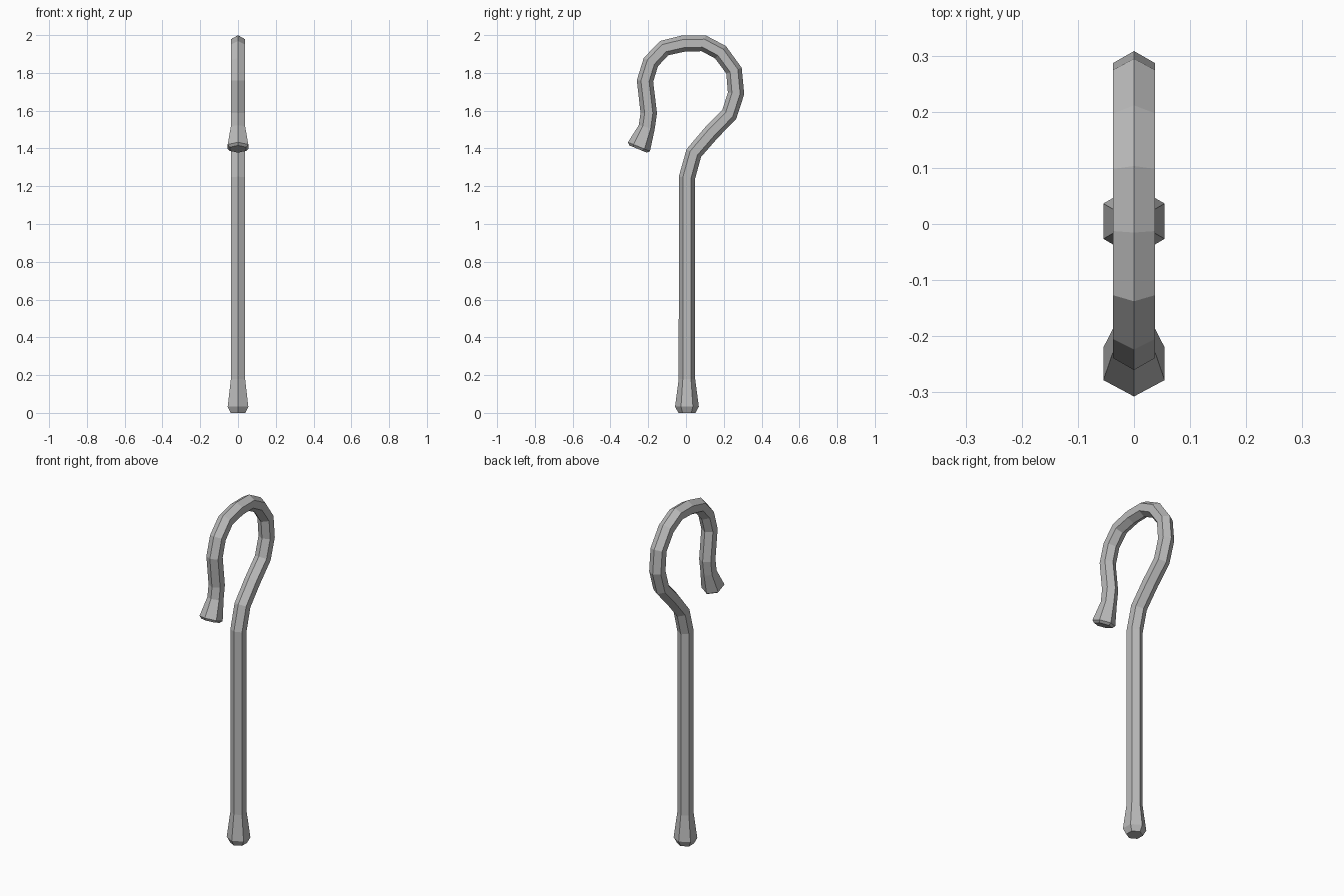
import bpy, bmesh
from math import cos, sin, pi
from mathutils import Vector

cube = bpy.data.objects.get("Cube")
if cube:
    bpy.data.objects.remove(cube, do_unlink=True)

SIDES = 6
ROD = 0.0435      # corner radius of the hexagonal rod
FLARE = 0.063     # corner radius of the flared ends

# Centre line as (y, z, radius), from the foot up and around the hook
PATH = [
    (0.005, 0.0, 0.045), (0.005, 0.033, FLARE), (0.005, 0.18, ROD),
    (0.005, 1.245, ROD), (0.041, 1.375, ROD), (0.133, 1.482, ROD),
    (0.229, 1.580, ROD), (0.265, 1.692, ROD), (0.254, 1.812, ROD),
    (0.183, 1.909, ROD), (0.093, 1.957, ROD), (-0.010, 1.956, ROD),
    (-0.116, 1.931, ROD), (-0.186, 1.857, ROD), (-0.217, 1.757, ROD),
    (-0.197, 1.587, ROD), (-0.208, 1.512, ROD),
    (-0.249, 1.409, FLARE), (-0.254, 1.397, 0.050),
]


def loft(name, path, material):
    """Sweep a polygon along a path in the YZ plane, turning it at each bend."""
    bm = bmesh.new()
    points = [Vector((0, y, z)) for y, z, r in path]
    across = Vector((1, 0, 0))
    rings = []
    for i, (centre, (y, z, radius)) in enumerate(zip(points, path)):
        before = (centre - points[max(i - 1, 0)]).normalized()
        after = (points[min(i + 1, len(points) - 1)] - centre).normalized()
        outward = (before + after).normalized().cross(across)
        rings.append([
            bm.verts.new(centre + radius * (cos(a) * outward + sin(a) * across))
            for a in (2 * pi * k / SIDES for k in range(SIDES))])
    for low, high in zip(rings, rings[1:]):
        for k in range(SIDES):
            n = (k + 1) % SIDES
            bm.faces.new((low[k], low[n], high[n], high[k]))
    bm.faces.new(rings[0])
    bm.faces.new(rings[-1])
    bmesh.ops.recalc_face_normals(bm, faces=bm.faces)
    mesh = bpy.data.meshes.new(name)
    bm.to_mesh(mesh)
    bm.free()
    mesh.materials.append(material)
    obj = bpy.data.objects.new(name, mesh)
    bpy.context.collection.objects.link(obj)
    return obj


# Plain grey for the whole staff
grey = bpy.data.materials.new("grey")
grey.use_nodes = True
colour = (0.5, 0.5, 0.5, 1)
grey.diffuse_color = colour
grey.node_tree.nodes["Principled BSDF"].inputs["Base Color"].default_value = colour

# Shaft, hook and flared ends as one continuous rod
loft("crook_staff", PATH, grey)
